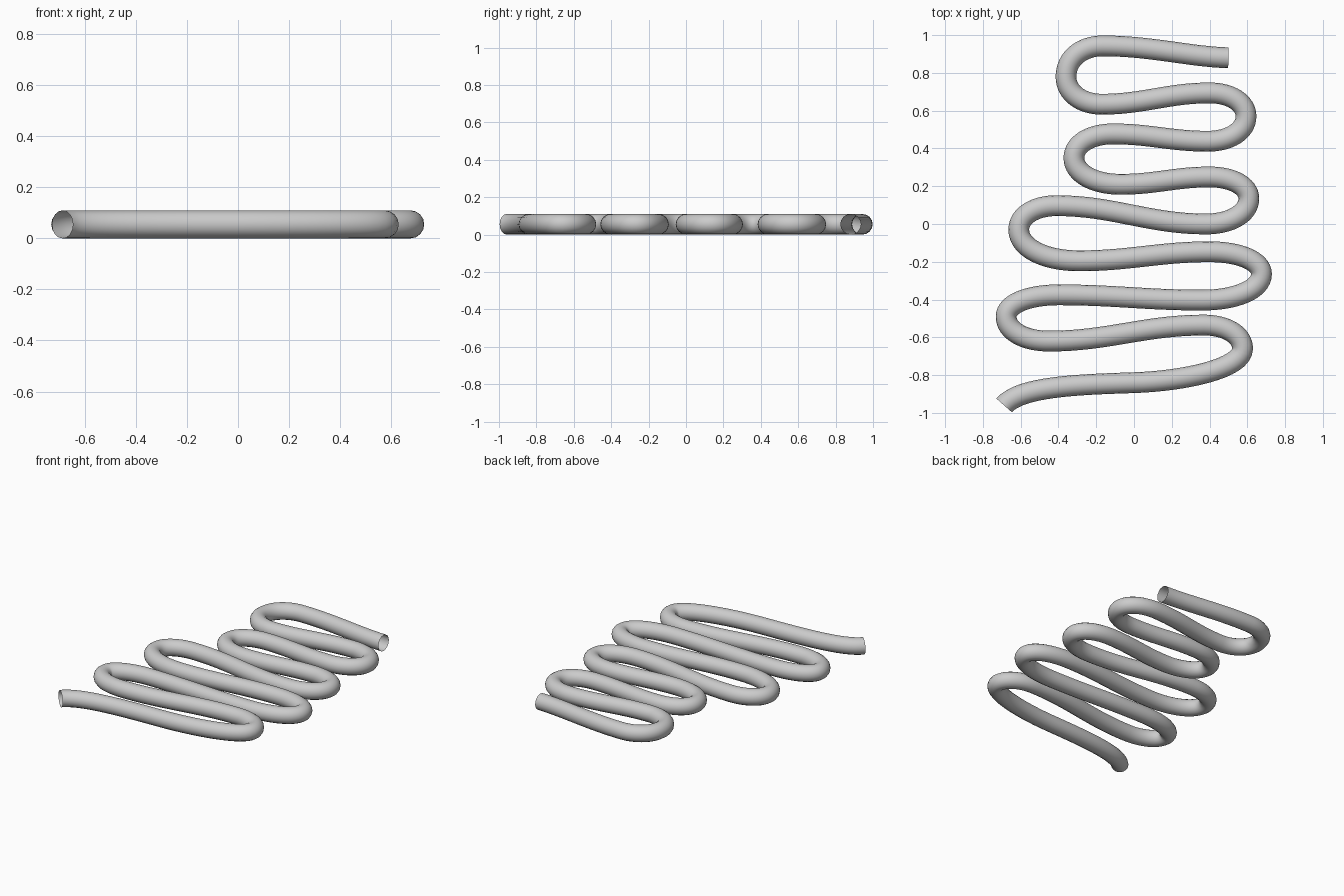
import bpy
from mathutils import Vector

if "Cube" in bpy.data.objects:
    bpy.data.objects.remove(bpy.data.objects["Cube"])

R = 0.055  # tube radius, also the centreline height

# Centreline nodes: bends alternate between flat crests ("h") and side extremes ("v")
nodes = [
    (0.575, -0.66, "v"), (0.37, -0.535, "h"),
    (-0.45, -0.62, "h"), (-0.677, -0.49, "v"), (-0.40, -0.375, "h"),
    (0.36, -0.403, "h"), (0.675, -0.265, "v"), (0.40, -0.147, "h"),
    (-0.29, -0.195, "h"), (-0.61, -0.03, "v"), (-0.41, 0.097, "h"),
    (0.38, 0.0, "h"), (0.608, 0.135, "v"), (0.40, 0.249, "h"),
    (-0.07, 0.21, "h"), (-0.318, 0.35, "v"), (-0.11, 0.477, "h"),
    (0.39, 0.438, "h"), (0.593, 0.57, "v"), (0.40, 0.694, "h"),
    (-0.17, 0.634, "h"), (-0.36, 0.78, "v"), (-0.165, 0.943, "h"),
]


def handle(a, b):
    """Handle at node a pointing towards node b, along a's tangent axis."""
    if a[2] == "v":
        return Vector((a[0], a[1] + 0.58 * (b[1] - a[1]), R))
    k = 0.38 if b[2] == "h" else 0.58
    return Vector((a[0] + k * (b[0] - a[0]), a[1], R))


# (left handle, point, right handle) for the two loose ends and all bends
points = [
    (Vector((-0.75, -1.03, R)), Vector((-0.688, -0.96, R)), Vector((-0.60, -0.86, R))),
    (Vector((-0.30, -0.85, R)), Vector((0.0, -0.84, R)), Vector((0.27, -0.831, R))),
]
start, end = (0.0, -0.84, "v"), (0.5, 0.88, "h")
chain = [start] + nodes + [end]
for prev, cur, nxt in zip(chain, chain[1:], chain[2:]):
    points.append((handle(cur, prev), Vector((cur[0], cur[1], R)), handle(cur, nxt)))
points.append((Vector((0.30, 0.885, R)), Vector((0.5, 0.88, R)), Vector((0.6, 0.88, R))))

# Open-ended round tube swept along the path
curve = bpy.data.curves.new("serpentine_tube", "CURVE")
curve.dimensions = "3D"
curve.twist_mode = "Z_UP"
curve.bevel_depth = R
curve.bevel_resolution = 6
curve.resolution_u = 16
curve.use_fill_caps = False
spline = curve.splines.new("BEZIER")
spline.bezier_points.add(len(points) - 1)
for bp, (left, co, right) in zip(spline.bezier_points, points):
    bp.handle_left_type = bp.handle_right_type = "FREE"
    bp.co, bp.handle_left, bp.handle_right = co, left, right

tube = bpy.data.objects.new("serpentine_tube", curve)
bpy.context.collection.objects.link(tube)
bpy.context.view_layer.objects.active = tube
tube.select_set(True)
bpy.ops.object.convert(target="MESH")
bpy.ops.object.shade_smooth()
